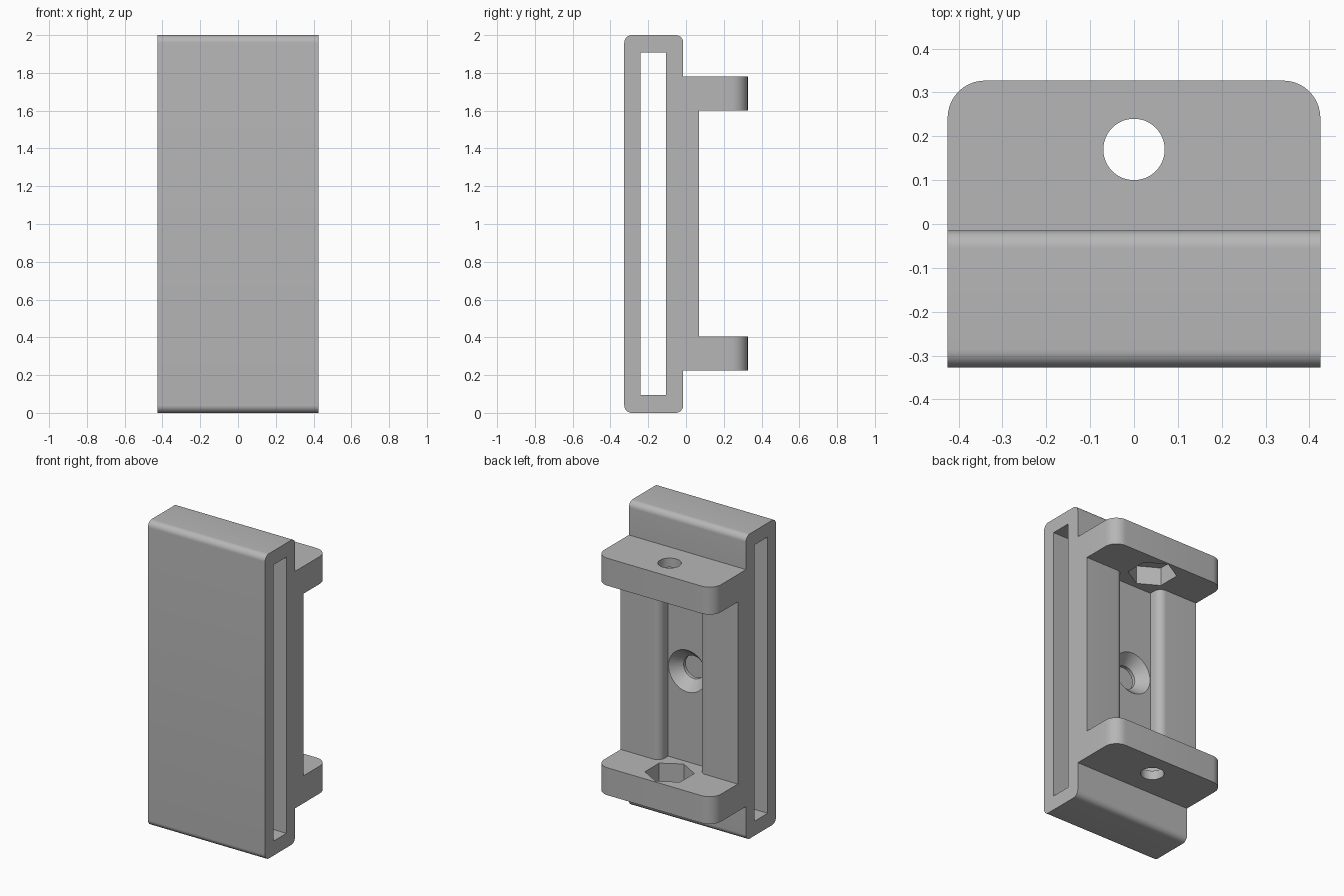
import bpy, bmesh, math
from mathutils import Vector, Matrix

if "Cube" in bpy.data.objects:
    bpy.data.objects.remove(bpy.data.objects["Cube"], do_unlink=True)

grey = bpy.data.materials.new("light grey")
grey.use_nodes = True
COLOUR = (0.47, 0.47, 0.47, 1)
grey.diffuse_color = COLOUR
grey.node_tree.nodes["Principled BSDF"].inputs["Base Color"].default_value = COLOUR

HALF = 0.425                 # half the width
WALL_Y = -0.015              # back face of the sleeve
EARS = ((0.225, 0.405), (1.6, 1.78))


def rounded(corners, steps=10):
    """Outline from (a, b, radius) corners, each right angle filleted."""
    out = []
    for i, (a, b, r) in enumerate(corners):
        p = Vector((a, b))
        if not r:
            out.append(p)
            continue
        u = (Vector(corners[i - 1][:2]) - p).normalized()
        v = (Vector(corners[(i + 1) % len(corners)][:2]) - p).normalized()
        for k in range(steps + 1):
            t = math.pi / 2 * k / steps
            out.append(p + r * (u * (1 - math.sin(t)) + v * (1 - math.cos(t))))
    return out


def make(name, bm):
    bmesh.ops.recalc_face_normals(bm, faces=bm.faces)
    mesh = bpy.data.meshes.new(name)
    bm.to_mesh(mesh)
    bm.free()
    mesh.materials.append(grey)
    obj = bpy.data.objects.new(name, mesh)
    bpy.context.collection.objects.link(obj)
    return obj


def prism(name, outline, lo, hi, axis):
    """Extrude an outline in (y, z) along x, or in (x, y) along z."""
    bm = bmesh.new()
    place = (lambda p: (lo, p[0], p[1])) if axis == "x" else (lambda p: (p[0], p[1], lo))
    face = bm.faces.new([bm.verts.new(place(p)) for p in outline])
    ext = bmesh.ops.extrude_face_region(bm, geom=[face])
    shift = Vector((hi - lo, 0, 0)) if axis == "x" else Vector((0, 0, hi - lo))
    bmesh.ops.translate(bm, vec=shift,
                        verts=[v for v in ext["geom"] if isinstance(v, bmesh.types.BMVert)])
    return make(name, bm)


def cone(name, r1, r2, depth, centre, axis="z", sides=48):
    bm = bmesh.new()
    turn = Matrix.Rotation(-math.pi / 2, 4, "X") if axis == "y" else Matrix()
    bmesh.ops.create_cone(bm, cap_ends=True, segments=sides, radius1=r1, radius2=r2,
                          depth=depth, matrix=Matrix.Translation(centre) @ turn)
    return make(name, bm)


def combine(target, other, operation):
    mod = target.modifiers.new(operation.lower(), "BOOLEAN")
    mod.operation, mod.solver, mod.object = operation, "EXACT", other
    bpy.context.view_layer.objects.active = target
    bpy.ops.object.modifier_apply(modifier=mod.name)
    bpy.data.objects.remove(other, do_unlink=True)


# Flat sleeve with rounded long edges
R = 0.04
bracket = prism("sleeve_bracket", rounded([(-0.327, 0, R), (WALL_Y, 0, R),
                                           (WALL_Y, 2, R), (-0.327, 2, R)]), -HALF, HALF, "x")

# Rails on either side of the central groove
for side in (-1, 1):
    rail = [(HALF * side, -0.06, 0), (HALF * side, 0.07, 0),
            (0.14 * side, 0.07, 0.05), (0.14 * side, -0.06, 0)]
    combine(bracket, prism("rail", rounded(rail), 0.3, 1.7, "z"), "UNION")

# Mounting ears with rounded outer corners
ear = rounded([(-HALF, -0.06, 0), (HALF, -0.06, 0), (HALF, 0.327, 0.085), (-HALF, 0.327, 0.085)])
for lo, hi in EARS:
    combine(bracket, prism("ear", ear, lo, hi, "z"), "UNION")

# Slot running through the sleeve
slot = [(-0.24, 0.095), (-0.105, 0.095), (-0.105, 1.908), (-0.24, 1.908)]
combine(bracket, prism("slot_cutter", slot, -0.6, 0.6, "x"), "DIFFERENCE")

# Bolt holes, with hexagonal nut pockets on the inner ear faces
nut = [(0.147 * math.sin(k * math.pi / 3), 0.17 + 0.147 * math.cos(k * math.pi / 3))
       for k in range(6)]
for (lo, hi), (a, b) in zip(EARS, ((0.285, 0.45), (1.55, 1.72))):
    combine(bracket, cone("bolt_cutter", 0.07, 0.07, 0.4, (0, 0.17, (lo + hi) / 2)), "DIFFERENCE")
    combine(bracket, prism("nut_cutter", nut, a, b, "z"), "DIFFERENCE")

# Countersunk screw hole in the back wall
combine(bracket, cone("screw_cutter", 0.075, 0.075, 0.2, (0, -0.07, 1), "y"), "DIFFERENCE")
combine(bracket, cone("sink_cutter", 0.065, 0.139, 0.08, (0, WALL_Y - 0.038, 1), "y"), "DIFFERENCE")

# Smooth the fillets and holes, keep the edges sharp
bpy.ops.object.select_all(action="DESELECT")
bracket.select_set(True)
bpy.context.view_layer.objects.active = bracket
bpy.ops.object.shade_smooth_by_angle(angle=math.radians(30))
